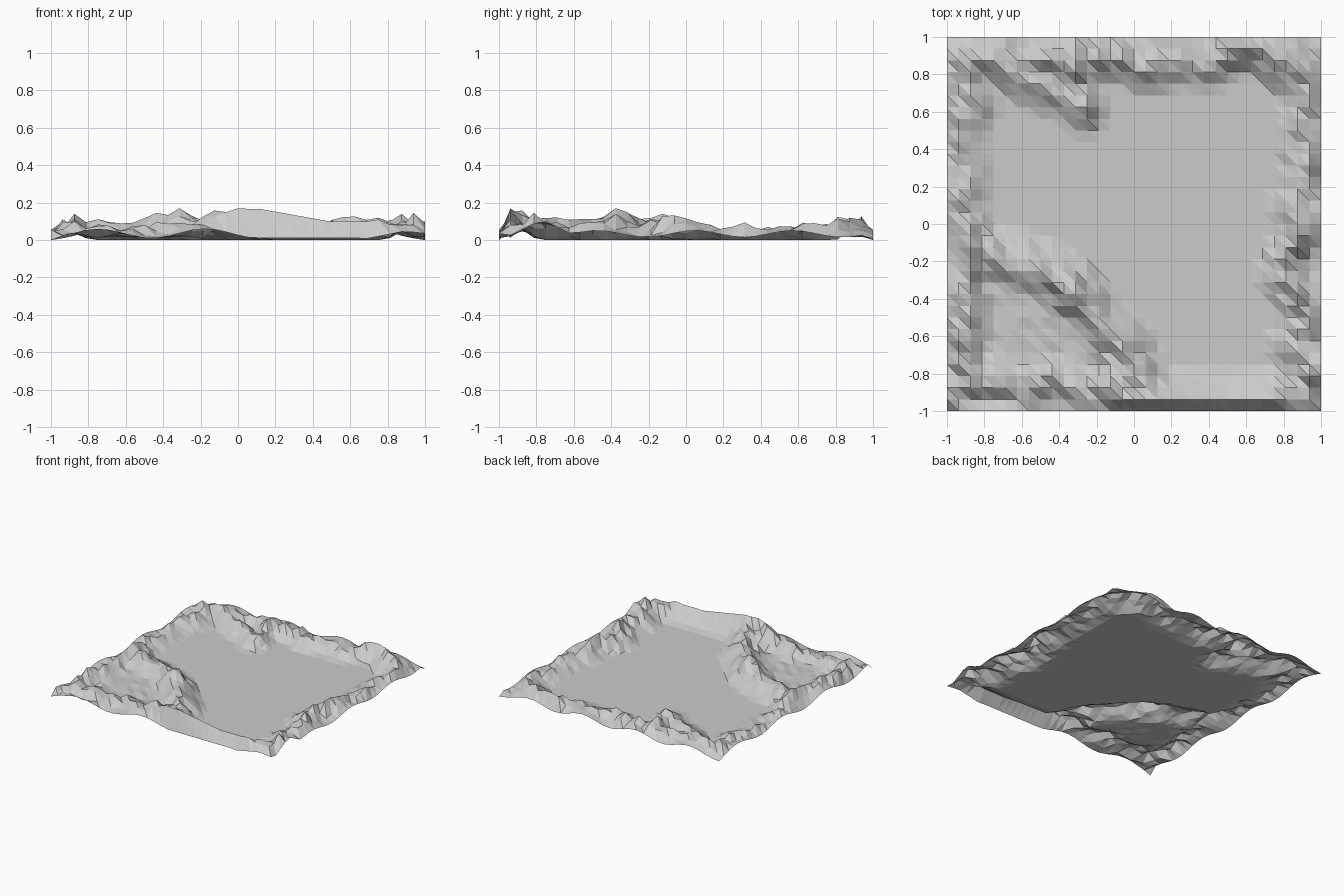
import bpy, random
from math import sin
from mathutils import Vector

if "Cube" in bpy.data.objects:
    bpy.data.objects.remove(bpy.data.objects["Cube"])

random.seed(11)
N = 32                     # cells per side
STEP = 2 / N

# Crest points (x, y, height) of the bank that rings the basin
ring = [(.06, -.94, .18), (.5, -.94, .1), (.94, -.92, .11), (.94, -.75, .13),
        (.88, -.62, .09), (.92, -.5, .14), (.82, -.24, .1), (.89, 0, .12),
        (.91, .42, .07), (.92, .78, .09), (.69, .95, .12), (.3, .87, .08),
        (0, .86, .09), (-.28, .92, .11), (-.5, .89, .08), (-.88, .9, .1),
        (-.92, .3, .06), (-.89, -.14, .12), (-.91, -.85, .09), (-.44, -.83, .09)]
# Ridge that cuts off the small front-left hollow
divider = [(-.88, -.14, .13), (-.5, -.24, .11), (-.31, -.37, .17),
           (-.06, -.64, .1), (.06, -.94, .17)]
# Spur running from the back bank into the basin
spur = [(-.75, .86, .1), (-.28, .61, .08), (-.3, .92, .11)]


def ridge_height(p, crest, width):
    best = 0
    for a, b in zip(crest, crest[1:]):
        start = Vector(a[:2])
        d = Vector(b[:2]) - start
        t = min(1, max(0, (p - start).dot(d) / d.length_squared))
        gap = (p - start - d * t).length
        best = max(best, (a[2] + (b[2] - a[2]) * t) * (1 - gap / width))
    return best


def height(x, y):
    p = Vector((x, y))
    wavy = p + .02 * Vector((sin(17 * y), sin(19 * x)))
    if x > .1 and y < -.8:
        wavy = p               # front bank runs straight
    z = max(ridge_height(wavy, ring + ring[:1], .145),
            ridge_height(p, divider, .17),
            ridge_height(wavy, spur, .12))
    if x < -.2 and x + y < -.75 and y < -.3:
        z = max(z, .02)        # gently uneven floor of the hollow
    return z


def rim(x, y):
    """Height of the undulating outer edge."""
    if y == -1:
        if x > .1:
            return .012 if x < .68 else .05 - .2 * abs(x - .9)
        return .035 + .025 * sin(11 * x + 3.5)
    if x == 1:
        return .11 - .5 * abs(y + .77) if y < -.6 else .033 + .018 * sin(12 * y + 1)
    return .032 + .024 * sin(13 * x + 11 * y)


# Height field, roughened on the slopes only
verts = []
for j in range(N + 1):
    for i in range(N + 1):
        x, y = -1 + i * STEP, -1 + j * STEP
        front_bank = x > .03 and y < -.8 and x < .75
        z = height(x, y) * (1 if front_bank else random.uniform(.65, 1.3))
        if i in (0, N) or j in (0, N):
            z = rim(x, y)
        if i in (0, N) and j in (0, N):
            z = .035 if i > j else 0
        verts.append((x, y, max(0, min(.17, z))))

# Two triangles per cell, split from back-left to front-right
faces = []
for j in range(N):
    for i in range(N):
        a = j * (N + 1) + i
        b, c, d = a + 1, a + N + 1, a + N + 2
        faces += [(a, b, c), (b, d, c)]

mesh = bpy.data.meshes.new("terrain_basin")
mesh.from_pydata(verts, [], faces)
mesh.update()
terrain = bpy.data.objects.new("terrain_basin", mesh)
bpy.context.collection.objects.link(terrain)
